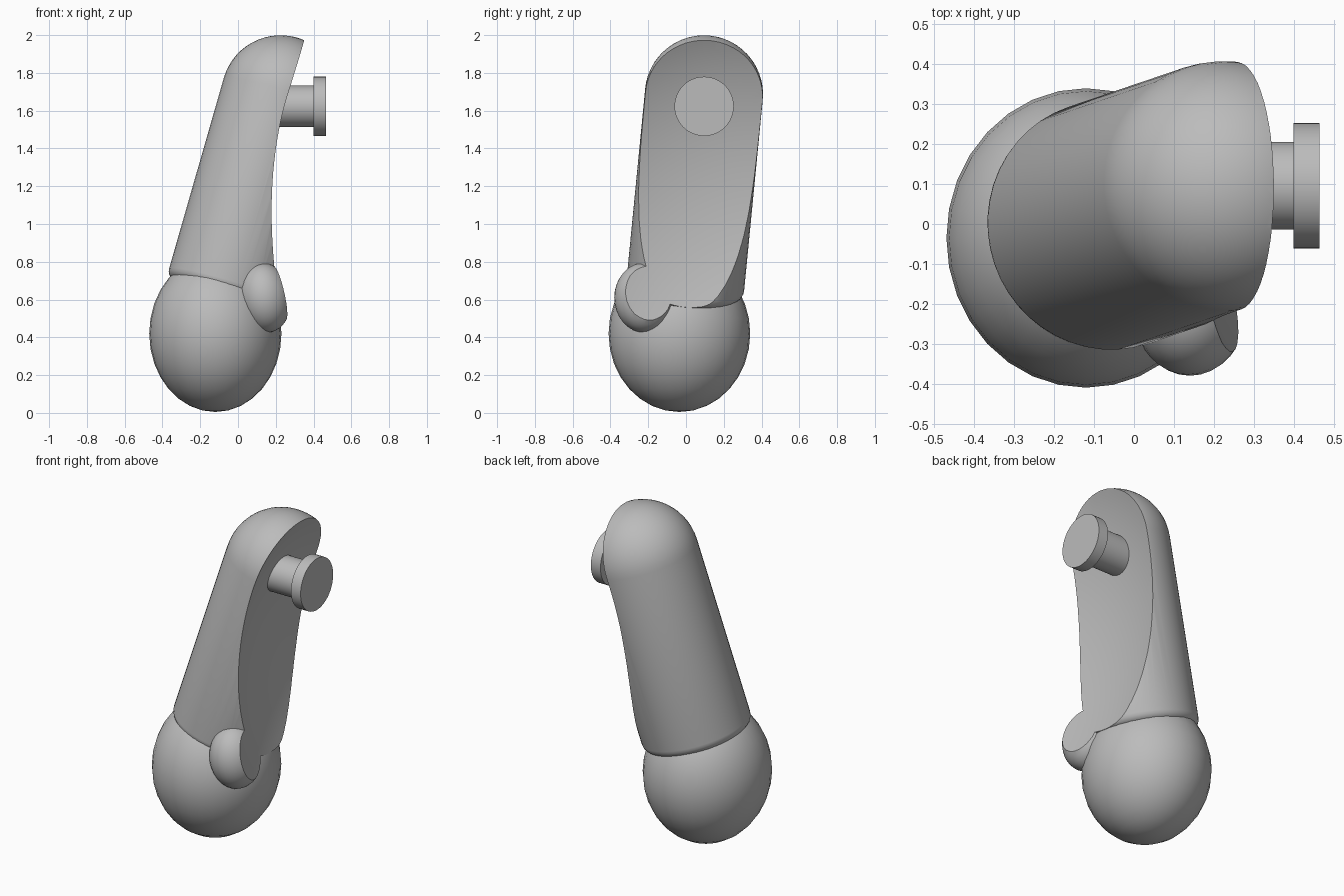
import bpy, bmesh, math
from mathutils import Vector, Matrix

if "Cube" in bpy.data.objects:
    bpy.data.objects.remove(bpy.data.objects["Cube"])

grey = bpy.data.materials.new("light grey")
grey.diffuse_color = (0.5, 0.5, 0.5, 1)
grey.use_nodes = True
grey.node_tree.nodes["Principled BSDF"].inputs["Base Color"].default_value = grey.diffuse_color


def lathe(name, profile, origin, axis, steps=48):
    """Spin (radius, height) points round an axis starting at origin."""
    bm = bmesh.new()
    verts = [bm.verts.new((r, 0, h)) for r, h in profile]
    edges = [bm.edges.new(pair) for pair in zip(verts, verts[1:])]
    bmesh.ops.spin(bm, geom=verts + edges, cent=(0, 0, 0), axis=(0, 0, 1),
                   angle=math.tau, steps=steps)
    bmesh.ops.remove_doubles(bm, verts=bm.verts, dist=1e-5)
    bmesh.ops.recalc_face_normals(bm, faces=bm.faces)
    turn = Vector(axis).to_track_quat('Z', 'Y').to_matrix().to_4x4()
    bm.transform(Matrix.Translation(origin) @ turn)
    mesh = bpy.data.meshes.new(name)
    bm.to_mesh(mesh)
    bm.free()
    ob = bpy.data.objects.new(name, mesh)
    bpy.context.collection.objects.link(ob)
    mesh.materials.append(grey)
    return ob


def ellipsoid(name, centre, radii, segments, rings, tilt=0):
    bpy.ops.mesh.primitive_uv_sphere_add(segments=segments, ring_count=rings, radius=1,
                                         location=centre, rotation=(0, tilt, 0))
    ob = bpy.context.object
    ob.name = name
    ob.scale = radii
    ob.data.materials.append(grey)
    return ob


def activate(ob):
    bpy.ops.object.select_all(action='DESELECT')
    ob.select_set(True)
    bpy.context.view_layer.objects.active = ob


def arc(r, h, radius, start, end, n):
    """Arc of profile points, angles in degrees from the outward direction."""
    angles = [math.radians(start + (end - start) * i / n) for i in range(n + 1)]
    return [(max(0, r + radius * math.cos(a)), h + radius * math.sin(a)) for a in angles]


# Sleeve: leaning round-topped tube with a softened cuff
cuff, shoulder = Vector((-0.078, -0.008, 0.63)), Vector((0.225, 0.095, 1.686))
length, radius, soft = (shoulder - cuff).length, 0.313, 0.05
profile = ([(0, 0)] + arc(radius - soft, soft, soft, -90, 0, 5)
           + arc(0, length, radius, 0, 90, 14))
sleeve = lathe("sleeve", profile, cuff, shoulder - cuff)

# Hand and thumb
hand = ellipsoid("hand", (-0.12, -0.035, 0.42), (0.35, 0.375, 0.415), 32, 16)
thumb = ellipsoid("thumb", (0.14, -0.22, 0.61), (0.14, 0.16, 0.186), 32, 16, -0.15)

# Hollow where the arm rests against the torso
torso = ellipsoid("torso_cutter", (0.84, 0.1, 1.08), (0.7, 1.08, 1.25), 96, 64)
torso.hide_render = True
for ob in (sleeve, thumb):
    activate(ob)
    cut = ob.modifiers.new("torso_hollow", 'BOOLEAN')
    cut.operation, cut.solver, cut.object = 'DIFFERENCE', 'EXACT', torso
    bpy.ops.object.modifier_apply(modifier=cut.name)
bpy.data.objects.remove(torso)

# Shoulder peg: shaft with a wider flat head
peg = lathe("shoulder_peg", [(0, 0), (0.11, 0), (0.11, 0.25), (0.157, 0.25),
                             (0.157, 0.315), (0, 0.315)],
            (0.15, 0.096, 1.623), (1, 0, 0))

for ob in (sleeve, hand, thumb, peg):
    activate(ob)
    bpy.ops.object.shade_smooth_by_angle(angle=math.radians(30))
